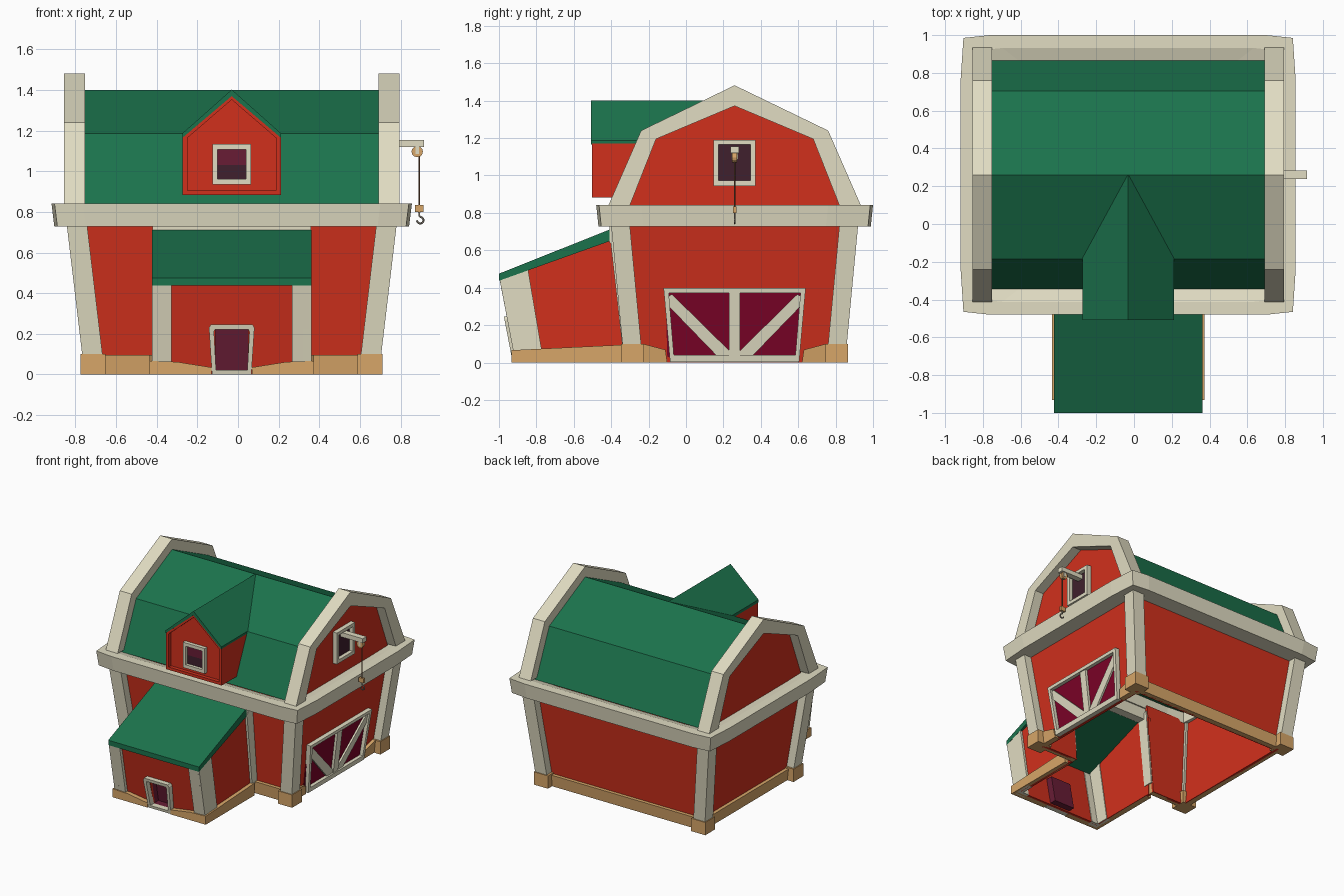
import bpy, bmesh, math

if "Cube" in bpy.data.objects:
    bpy.data.objects.remove(bpy.data.objects["Cube"])

CX, CY = -0.031, 0.26          # centre of the main building


def material(name, rgb):
    m = bpy.data.materials.new(name)
    m.diffuse_color = (*rgb, 1)
    m.use_nodes = True
    m.node_tree.nodes["Principled BSDF"].inputs["Base Color"].default_value = m.diffuse_color
    return m


RED = material("barn red", (0.64, 0.03, 0.012))
CREAM = material("cream trim", (0.75, 0.715, 0.54))
GREEN = material("green roof", (0.011, 0.17, 0.073))
TAN = material("tan wood", (0.68, 0.38, 0.14))
WINE = material("wine door", (0.2, 0.001, 0.02))
PLUM = material("plum pane", (0.14, 0.012, 0.036))
DARK = material("dark pane", (0.05, 0.014, 0.026))
ROPE = material("brown rope", (0.2, 0.09, 0.04))
METAL = material("grey hook", (0.25, 0.22, 0.18))


def finish(name, bm, mat):
    bmesh.ops.recalc_face_normals(bm, faces=bm.faces)
    me = bpy.data.meshes.new(name)
    bm.to_mesh(me)
    bm.free()
    me.materials.append(mat)
    ob = bpy.data.objects.new(name, me)
    bpy.context.collection.objects.link(ob)
    return ob


def loft(name, loops, mat, closed=False):
    """Bridge successive point loops; cap the ends, or join last to first."""
    bm = bmesh.new()
    rings = [[bm.verts.new(p) for p in lp] for lp in loops]
    n = len(rings[0])
    pairs = list(zip(rings, rings[1:])) + ([(rings[-1], rings[0])] if closed else [])
    for a, b in pairs:
        for i in range(n):
            j = (i + 1) % n
            bm.faces.new((a[i], a[j], b[j], b[i]))
    if not closed:
        bm.faces.new(rings[0])
        bm.faces.new(rings[-1])
    return finish(name, bm, mat)


def solid(name, loop, place, d0, d1, mat, hole=None):
    """Extrude a 2D outline (optionally with a hole) placed on a surface."""
    put = lambda lp, d: [place(u, v, d) for u, v in lp]
    if hole:
        return loft(name, [put(loop, d0), put(loop, d1), put(hole, d1), put(hole, d0)], mat, True)
    return loft(name, [put(loop, d0), put(loop, d1)], mat)


def rect(u0, v0, u1, v1):
    return [(u0, v0), (u1, v0), (u1, v1), (u0, v1)]


def box(name, x0, x1, y0, y1, z0, z1, mat):
    return loft(name, [[(x, y, z) for x, y in rect(x0, y0, x1, y1)] for z in (z0, z1)], mat)


def mirror(half):
    """Full profile from a right half that ends on the centre line."""
    return half + [(-u, v) for u, v in half[-2::-1]]


# walls lean outward with height
hx = lambda z: 0.736 + (z - 0.1) * 0.119
hy = lambda z: 0.60 + (z - 0.1) * 0.095
side = lambda s: lambda u, v, d: (CX + s * (hx(v) + d), CY + u, v)
end = lambda s: lambda u, v, d: (CX + u, CY + s * (hy(v) + d), v)
flat_x = lambda u, v, d: (CX + d, CY + u, v)
flat_y = lambda u, v, d: (CX + u, d, v)

# main walls, open below, the front one open behind the annex
W0, W1, B0, B1 = -.082, -.062, -.075, -.035      # wall and base board depths
for s, n in ((-1, "left"), (1, "right")):
    solid(n + "_wall", [(-.54, 0), (.54, 0), (.60, .75), (-.60, .75)], side(s), W0, W1, RED)
    solid("front_wall_" + n, [(s * .36, 0), (s * .67, 0), (s * .75, .75), (s * .36, .75)], end(-1), W0, W1, RED)
    solid("front_base_" + n, rect(s * .36, 0, s * .68, .095), end(-1), B0, B1, TAN)
solid("back_wall", [(-.67, 0), (.67, 0), (.75, .75), (-.75, .75)], end(1), W0, W1, RED)
solid("back_base", rect(-.66, 0, .66, .09), end(1), B0, B1, TAN)
solid("left_base", rect(-.53, 0, .53, .09), side(-1), B0, B1, TAN)
for s, n in ((-1, "front"), (1, "back")):
    solid("right_base_" + n, [(s * .53, 0), (s * .53, .1), (s * .49, .1), (s * .37, .068), (s * .36, 0)],
          side(1), B0, B1, TAN)

# corner posts and their blocks
for sx in (-1, 1):
    for sy in (-1, 1):
        tag = ("left", "right")[sx > 0] + ("_front", "_back")[sy > 0]
        loft("post_" + tag, [[(CX + sx * x, CY + sy * y, z) for x, y in
                              rect(hx(z) - .1, hy(z) - .1, hx(z), hy(z))] for z in (.09, .75)], CREAM)
        loft("block_" + tag, [[(CX + sx * x, CY + sy * y, z) for x, y in
                               rect(.62, .485, .743, .607)] for z in (0, .1)], TAN)


# cornice band with slightly bowed sides and a sloped inner top
def band(x, y, z):
    q = [(x, y - .24), (x - .015, y - .015), (x - .155, y)]
    pts = q + [(-a, b) for a, b in q[::-1]] + [(-a, -b) for a, b in q] + [(a, -b) for a, b in q[::-1]]
    return [(CX + a, CY + b, z) for a, b in pts]


loft("cornice", [band(.873, .728, .728), band(.887, .74, .842), band(.82, .672, .842),
                 band(.715, .59, .815), band(.715, .59, .728)], CREAM, True)

# gambrel roof shell, gable arches and gable walls
outer = mirror([(.605, .825), (.445, 1.185), (0, 1.40)])
inner = mirror([(.56, .825), (.41, 1.155), (0, 1.355)])
solid("main_roof", outer + inner[::-1], flat_x, -.74, .74, GREEN)
arch_out = mirror([(.675, .84), (.50, 1.24), (0, 1.482)])
arch_in = mirror([(.56, .84), (.42, 1.195), (0, 1.372)])
for s, n in ((-1, "left"), (1, "right")):
    solid("gable_arch_" + n, arch_out + arch_in[::-1], flat_x, s * .722, s * .825, CREAM)
    solid("gable_wall_" + n, mirror([(.575, .80), (.43, 1.20), (0, 1.382)]), flat_x, s * .725, s * .75, RED)

# gable window
solid("gable_window_frame", rect(-.112, .945, .112, 1.19), flat_x, .74, .785, CREAM,
      rect(-.085, .972, .085, 1.165))
solid("gable_window_pane", rect(-.09, .965, .09, 1.17), flat_x, .748, .755, DARK)

# barn door with V braces
door = side(1)
solid("barn_door", [(-.36, .03), (.34, .03), (.37, .38), (-.37, .38)], door, -.064, -.054, WINE)
solid("barn_door_frame", [(-.345, .003), (.345, .003), (.38, .397), (-.38, .397)], door, -.07, -.026, CREAM,
      [(-.325, .04), (.325, .04), (.352, .372), (-.352, .372)])
solid("barn_door_centre", rect(-.03, .03, .03, .38), door, -.064, -.034, CREAM)
for s, n in ((-1, "left"), (1, "right")):
    solid("barn_door_brace_" + n, [(s * .03, .04), (s * .10, .04), (s * .352, .30), (s * .352, .355), (s * .335, .365),
                                   (s * .03, .065)], door, -.064, -.04, CREAM)

# dormer
gable = mirror([(.242, .883), (.242, 1.17), (0, 1.375)])
panel = mirror([(.217, .905), (.217, 1.165), (0, 1.352)])
solid("dormer_body", gable, flat_y, -.475, -.15, RED)
solid("dormer_border", gable, flat_y, -.475, -.503, RED, panel)
solid("dormer_roof", [(.242, 1.165), (.242, 1.187), (0, 1.402), (-.242, 1.187), (-.242, 1.165), (0, 1.37)],
      flat_y, -.507, .255, GREEN)
solid("dormer_window_frame", rect(-.095, .935, .095, 1.133), flat_y, -.47, -.503, CREAM, rect(-.07, .962, .07, 1.107))
solid("dormer_pane_lower", rect(-.075, .955, .075, 1.03), flat_y, -.473, -.479, DARK)
solid("dormer_pane_upper", rect(-.075, 1.03, .075, 1.11), flat_y, -.473, -.479, PLUM)

# annex: leaning front wall with door opening, side walls, posts, shed roof
ann_y = lambda z: -0.925 - (z - .07) * .192
ann = lambda u, v, d: (CX + u, ann_y(v) - d, v)
opening = rect(-.08, .02, .08, .222)
solid("annex_front_wall", rect(-.36, 0, .36, .455), ann, -.045, -.025, RED, opening)
solid("annex_roof", [(-1.0, .437), (-1.0, .475), (-.41, .71), (-.41, .648)],
      lambda u, v, d: (CX + d, u, v), -.393, .393, GREEN)
box("annex_header", CX - .39, CX + .39, -.408, -.34, .64, .74, CREAM)
for s, n in ((-1, "left"), (1, "right")):
    at = lambda u, v, d: (CX + s * d, u, v)
    solid("annex_wall_" + n, [(-.89, 0), (-.97, .46), (-.41, .66), (-.36, .66), (-.30, .64), (-.30, 0)],
          at, .355, .375, RED)
    # corner post is an L of a side board and a front board
    solid("annex_post_side_" + n, [(-.912, .0), (-.996, .442), (-.845, .50), (-.76, .0)], at, .35, .392, CREAM)
    solid("annex_post_front_" + n, rect(s * .297, 0, s * .38, .45), ann, -.05, 0, CREAM)
    solid("annex_back_post_" + n, [(-.34, .08), (-.405, .66), (-.32, .70), (-.26, .08)], at, .35, .392, CREAM)
    solid("annex_side_base_" + n, [(-.93, 0), (-.93, .066), (-.33, .095), (-.33, 0)], at, .36, .404, TAN)
    solid("annex_front_base_" + n, [(s * .404, 0), (s * .404, .066), (s * .27, .062), (s * .10, .035), (s * .10, 0)],
          flat_y, -.932, -.885, TAN)

# little annex door: frame around a recessed box
solid("small_door_frame", [(-.097, 0), (.097, 0), (.112, .23), (.102, .247), (-.102, .247), (-.112, .23)], ann,
      -.03, .015, CREAM, [(-.077, .022), (.077, .022), (.087, .21), (.082, .222), (-.082, .222), (-.087, .21)])
solid("small_door_recess", rect(-.088, .012, .088, .23), ann, -.09, -.03, PLUM, opening)
solid("small_door_pane", rect(-.088, .012, .088, .23), ann, -.098, -.09, PLUM)

# hoist: beam, pulley, rope, weight and hook
box("hoist_beam", .70, .915, .237, .283, 1.12, 1.155, CREAM)


def cylinder(name, centre, radius, depth, axis, mat, sides):
    bpy.ops.mesh.primitive_cylinder_add(vertices=sides, radius=radius, depth=depth, location=centre,
                                        rotation=(math.pi / 2 if axis == "y" else 0, 0, 0))
    ob = bpy.context.object
    ob.name = name
    ob.data.materials.append(mat)
    return ob


cylinder("pulley", (.882, CY, 1.097), .028, .026, "y", TAN, 12)
for y in (.243, .271):
    box("pulley_bracket", .874, .890, y, y + .006, 1.085, 1.125, CREAM)
cylinder("rope", (.893, CY, .96), .004, .27, "z", ROPE, 6)
box("hook_weight", .870, .912, .251, .269, .80, .835, TAN)

cu = bpy.data.curves.new("hook", "CURVE")
cu.dimensions = "3D"
cu.bevel_depth = .005
cu.bevel_resolution = 1
sp = cu.splines.new("POLY")
path = [(.892, .80), (.892, .78)] + [(.897 + .016 * math.cos(a), .759 + .016 * math.sin(a))
                                     for a in (math.radians(80 - 32 * i) for i in range(9))]
sp.points.add(len(path) - 1)
for p, (x, z) in zip(sp.points, path):
    p.co = (x, CY, z, 1)
hook = bpy.data.objects.new("hook", cu)
cu.materials.append(METAL)
bpy.context.collection.objects.link(hook)
